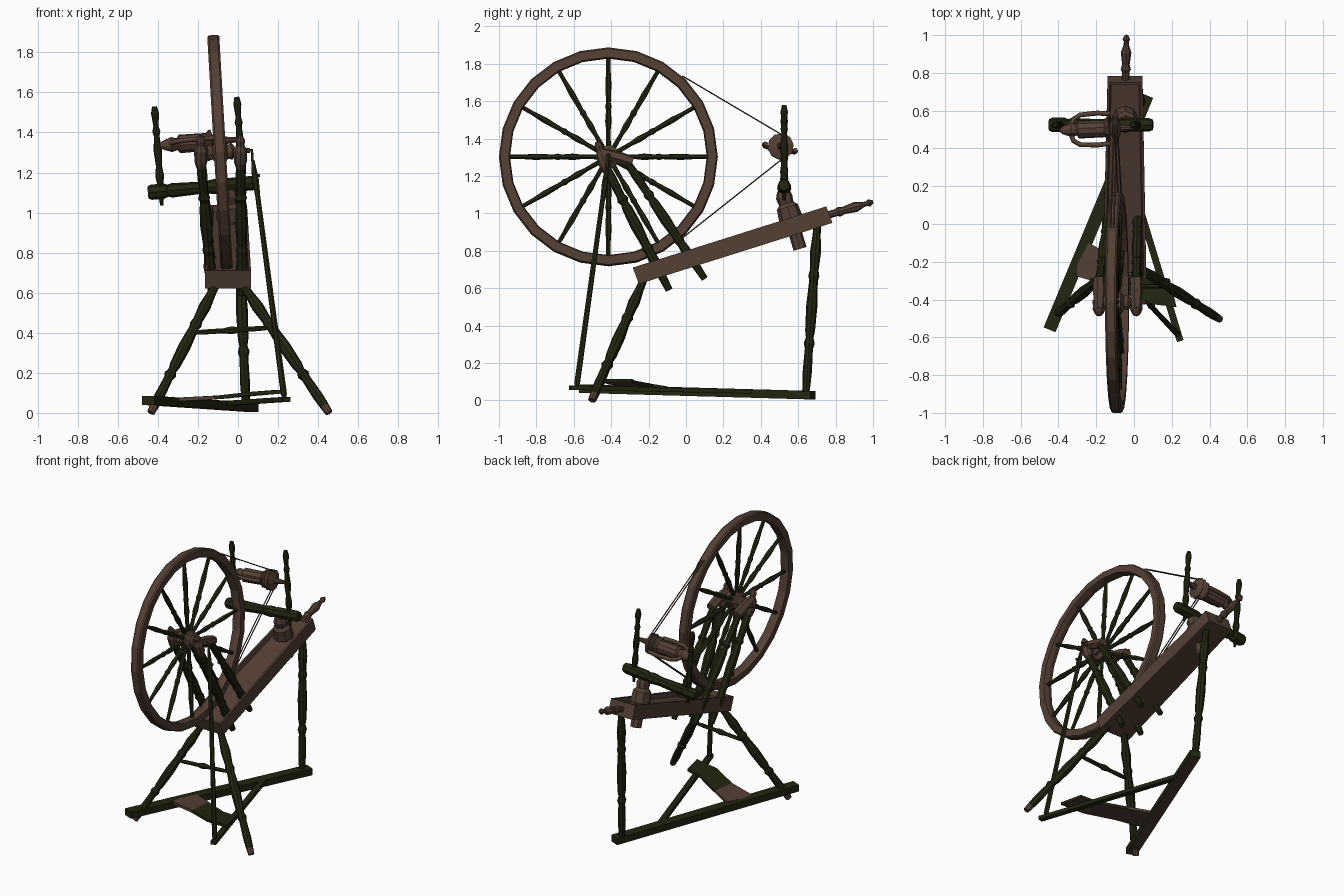
import bpy, bmesh, math
from mathutils import Vector, Matrix

if "Cube" in bpy.data.objects:
    bpy.data.objects.remove(bpy.data.objects["Cube"])


def material(name, rgb):
    m = bpy.data.materials.new(name)
    m.diffuse_color = (*rgb, 1)
    m.use_nodes = True
    m.node_tree.nodes["Principled BSDF"].inputs["Base Color"].default_value = m.diffuse_color
    return m


BROWN = material("brown_wood", (0.088, 0.050, 0.034))
GREEN = material("dark_green_wood", (0.016, 0.019, 0.005))


def finish(name, bm, mat):
    bmesh.ops.recalc_face_normals(bm, faces=bm.faces)
    me = bpy.data.meshes.new(name)
    bm.to_mesh(me)
    bm.free()
    me.materials.append(mat)
    ob = bpy.data.objects.new(name, me)
    bpy.context.collection.objects.link(ob)
    return ob


def paint(ob, mat, rule):
    """Give a second colour to the faces that satisfy a rule."""
    ob.data.materials.append(mat)
    for f in ob.data.polygons:
        if rule(f):
            f.material_index = 1


def lathe(name, p0, p1, profile, mat, sides=8, closed=False):
    """Turn (fraction, radius) pairs around the line p0-p1."""
    p0, p1 = Vector(p0), Vector(p1)
    d = p1 - p0
    u = d.orthogonal().normalized()
    v = d.normalized().cross(u)
    bm = bmesh.new()
    rings = []
    for t, r in profile:
        rings.append([bm.verts.new(p0 + d * t + r * (u * math.cos(a) + v * math.sin(a)))
                      for a in (math.tau * i / sides for i in range(sides))])
    pairs = list(zip(rings, rings[1:]))
    if closed:
        pairs.append((rings[-1], rings[0]))
    else:
        bm.faces.new(rings[0])
        bm.faces.new(rings[-1])
    for a, b in pairs:
        for i in range(sides):
            j = (i + 1) % sides
            bm.faces.new((a[i], a[j], b[j], b[i]))
    return finish(name, bm, mat)


def slab(name, outline, offset, mat, inset=0, sink=0):
    """Extrude a top outline by an offset, optionally sinking a tray into the top."""
    bm = bmesh.new()
    top = [bm.verts.new(p) for p in outline]
    low = [bm.verts.new(Vector(p) + Vector(offset)) for p in outline]
    face = bm.faces.new(top)
    bm.faces.new(low[::-1])
    for i in range(len(top)):
        j = (i + 1) % len(top)
        bm.faces.new((top[i], low[i], low[j], top[j]))
    bmesh.ops.recalc_face_normals(bm, faces=bm.faces)
    if inset:
        bmesh.ops.inset_region(bm, faces=[face], thickness=inset)
        bmesh.ops.inset_region(bm, faces=[face], thickness=0.01, depth=-sink)
    return finish(name, bm, mat)


def bar(name, p0, p1, half, thick, mat):
    """Flat bar whose top centre line runs p0-p1."""
    p0, p1 = Vector(p0), Vector(p1)
    s = (p1 - p0).cross(Vector((0, 0, 1))).normalized() * half
    return slab(name, [p0 - s, p0 + s, p1 + s, p1 - s], (0, 0, -thick), mat)


def tube(name, pts, r, mat):
    cu = bpy.data.curves.new(name, 'CURVE')
    cu.dimensions = '3D'
    cu.bevel_depth = r
    cu.bevel_resolution = 1
    cu.use_fill_caps = True
    sp = cu.splines.new('POLY')
    sp.points.add(len(pts) - 1)
    for q, p in zip(sp.points, pts):
        q.co = (*p, 1)
    cu.materials.append(mat)
    ob = bpy.data.objects.new(name, cu)
    bpy.context.collection.objects.link(ob)


def turned(k):
    """Turned-spindle profile scaled by its largest radius."""
    return [(t, r * k) for t, r in ((0, .6), (.1, .7), (.2, .95), (.3, .75), (.33, .95), (.36, .75),
            (.5, .97), (.64, .85), (.68, .65), (.71, .95), (.74, .7), (.87, .8), (.95, .7), (1, .6))]


# Big wheel: rim, spokes and hub, leaning slightly to the left
WC = Vector((-0.09, -0.415, 1.302))
TILT = Matrix.Rotation(-0.058, 3, 'Y')


def wheel(x, r=0, a=0):
    return WC + TILT @ Vector((x, r * math.cos(a), r * math.sin(a)))


lathe("wheel_rim", wheel(-0.03), wheel(0.03),
      [(0, .532), (0, .578), (.15, .585), (.85, .585), (1, .578), (1, .532), (.5, .526)],
      BROWN, 24, True)
for i in range(12):
    a = math.tau * i / 12
    lathe("wheel_spoke", wheel(0, .04, a), wheel(0, .54, a),
          [(0, .014), (.2, .012), (.3, .018), (.42, .013), (.46, .018), (.5, .013),
           (.7, .017), (.85, .012), (1, .012)], GREEN, 6)
lathe("wheel_hub", wheel(-0.075), wheel(0.075),
      [(0, .025), (.1, .042), (.25, .035), (.35, .062), (.65, .062), (.75, .035), (.9, .042), (1, .025)], BROWN, 10)
lathe("wheel_axle", wheel(-0.13), wheel(0.15), [(0, .012), (1, .012)], BROWN)

# Sloping bench with a tray, and handle at the high end
slab("bench", [(-.165, -.285, .71), (.065, -.285, .71), (.045, .75, 1.037), (-.14, .75, 1.037)],
     (.0, .033, -.088), BROWN, .018, .03)
lathe("bench_handle", (-.045, .74, .985), (-.04, 1.0, 1.062),
      [(0, .02), (.25, .02), (.3, .027), (.4, .02), (.65, .028), (.8, .014), (.86, .013), (.92, .02), (1, .008)], BROWN)

# Wheel posts, braces and their bearing heads on both sides
for low, high in ((-.13, -.185), (.022, .012)):
    lathe("wheel_post", (low, -.09, .59), (high, -.44, 1.27), turned(.032), GREEN)
    lathe("wheel_post_head", (high, -.42, 1.22), (high, -.475, 1.385),
          [(0, .022), (.2, .032), (.55, .034), (.7, .02), (.85, .024), (1, .01)], BROWN)
    lathe("wheel_brace", (low, .1, .65), (high, -.32, 1.28), turned(.03), GREEN)
    lathe("wheel_bearing", (high, -.45, 1.325), (high, -.285, 1.275), [(0, .025), (.6, .034), (1, .03)], BROWN, 6)

# Legs with bare brown feet, stretcher and ground rail
for name, top, foot in (("front_left_leg", (-.1, -.22, .66), (-.435, -.50, .0)),
                        ("front_right_leg", (.01, -.22, .66), (.455, -.505, .0))):
    paint(lathe(name, top, foot, turned(.032), GREEN), BROWN, lambda f: f.center.z < .04)
lathe("rear_leg", (.0, .705, .98), (.04, .64, .03), turned(.031), GREEN)
lathe("leg_stretcher", (-.23, -.33, .4), (.165, -.33, .425),
      [(0, .009), (.15, .013), (.4, .013), (.5, .02), (.6, .013), (.85, .013), (1, .009)], GREEN, 6)
rail = bar("ground_rail", (-.447, -.56, .085), (.07, .68, .05), .034, .045, GREEN)
paint(rail, BROWN, lambda f: f.normal.z < -.5)

# Treadle: long arm, shaped foot board (brown inner half and underside), connecting rod
bar("treadle_arm", (-.05, .35, .06), (.245, -.62, .08), .018, .024, GREEN)
outer = slab("treadle_board_outer", [(-.12, -.33, .085), (-.1, -.175, .087), (-.05, -.2, .09), (.08, -.27, .105),
             (.19, -.29, .115), (.225, -.44, .115), (.06, -.42, .105)], (0, 0, -.018), GREEN)
paint(outer, BROWN, lambda f: f.normal.z < -.5)
slab("treadle_board_inner", [(-.33, -.27, .075), (-.24, -.1, .075), (-.1, -.175, .087), (-.12, -.33, .085)],
     (0, 0, -.018), BROWN)
lathe("treadle_rod", (.232, -.585, .07), (.075, -.42, 1.26),
      [(0, .008), (.02, .016), (.85, .013), (.92, .017), (1, .008)], GREEN, 6)
tube("wheel_crank", [wheel(.13), wheel(.16), (.075, -.43, 1.19), (.11, -.43, 1.185)], .009, GREEN)

# Tension block standing through the bench
lathe("tension_block", (-.045, .61, .81), (-.045, .515, 1.12),
      [(0, .036), (.48, .036), (.5, .065), (.72, .058), (.78, .04), (.9, .045), (1, .03)], BROWN)
lathe("cross_bar", (-.45, .525, 1.1), (.1, .525, 1.15),
      [(0, .03), (.03, .038), (.15, .038), (.18, .03), (.22, .036), (.5, .03), (.62, .038),
       (.66, .03), (.7, .036), (.96, .036), (1, .028)], GREEN)

# Uprights that hold the flyer
MAIDEN = [(0, .008), (.1, .014), (.22, .016), (.3, .022), (.4, .015), (.55, .021), (.7, .014),
          (.75, .02), (.8, .013), (.93, .02), (1, .012)]
lathe("left_upright", (-.38, .525, 1.035), (-.417, .525, 1.53), MAIDEN, GREEN)
lathe("right_upright", (.03, .525, 1.07), (-.006, .525, 1.578), MAIDEN, GREEN)

# Bobbin, pulley and flyer arms
F0, F1 = Vector((-.39, .495, 1.335)), Vector((0, .51, 1.365))
lathe("bobbin", F0, F1,
      [(0, .012), (.04, .022), (.15, .038), (.22, .03), (.25, .047), (.6, .045), (.63, .06), (.66, .06),
       (.68, .03), (.72, .07), (.75, .055), (.78, .07), (.82, .02), (1, .012)], BROWN, 10)
side = Vector((0, .96, -.2))
ax = F1 - F0
for s in (-1, 1):
    tube("flyer_arm", [F0 + ax * t + side * (w * s) for t, w in
                       ((.14, .02), (.18, .06), (.27, .082), (.5, .088), (.68, .082))], .013, BROWN)

# Drive band between wheel and pulley
pc = F0 + ax * .75
for z0, z1, y0 in ((1.735, 1.412, -.02), (.86, 1.30, -.03)):
    for dx in (-.008, .008):
        x0 = WC.x - (z0 - WC.z) * .058
        tube("drive_band", [(x0 + dx, y0, z0), (pc.x + dx, pc.y + .02, z1)], .004, BROWN)
